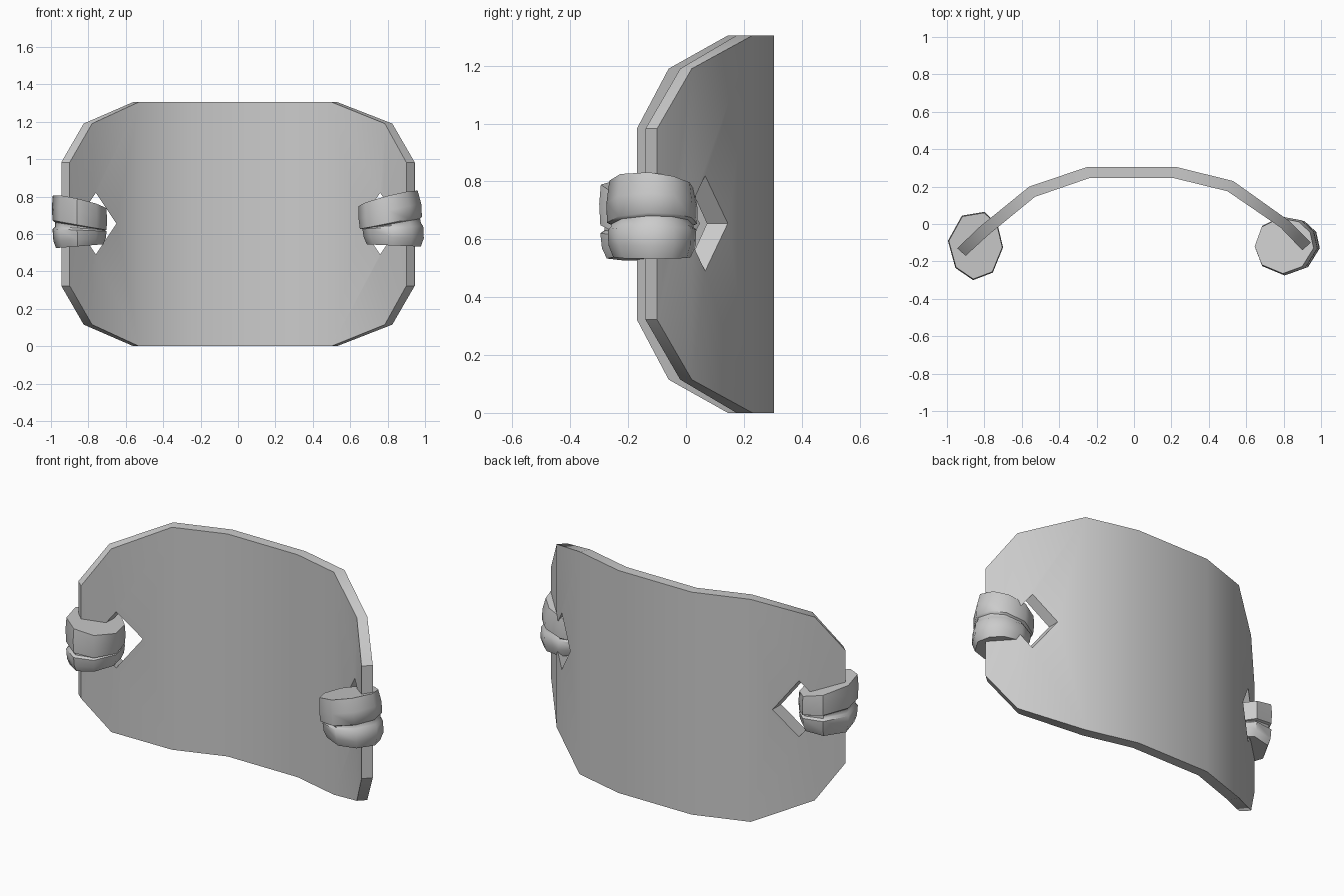
import bpy, bmesh
from math import radians

if "Cube" in bpy.data.objects:
    bpy.data.objects.remove(bpy.data.objects["Cube"])


def make_object(name, verts, faces, angle=None):
    me = bpy.data.meshes.new(name)
    me.from_pydata(verts, [], faces)
    bm = bmesh.new()
    bm.from_mesh(me)
    bmesh.ops.recalc_face_normals(bm, faces=bm.faces)
    bm.to_mesh(me)
    bm.free()
    ob = bpy.data.objects.new(name, me)
    bpy.context.collection.objects.link(ob)
    if angle:
        smooth(ob, angle)
    return ob


def smooth(ob, angle):
    bpy.ops.object.select_all(action='DESELECT')
    ob.select_set(True)
    bpy.context.view_layer.objects.active = ob
    bpy.ops.object.shade_smooth_by_angle(angle=radians(angle))


# Curved panel: columns of (outer x, y, inner x, y, half height)
MID = 0.6525
columns = [
    (-0.945, -0.13, -0.90, -0.17, 0.33), (-0.825, -0.015, -0.78, -0.06, 0.5375),
    (-0.56, 0.20, -0.53, 0.145, MID), (-0.25, 0.305, -0.24, 0.245, MID),
    (0.225, 0.305, 0.215, 0.245, MID), (0.53, 0.23, 0.50, 0.175, MID),
    (0.825, 0.02, 0.785, -0.02, 0.5375), (0.945, -0.10, 0.90, -0.14, 0.33)]
verts, faces = [], []
for ox, oy, ix, iy, h in columns:
    verts += [(ox, oy, MID - h), (ox, oy, MID + h), (ix, iy, MID + h), (ix, iy, MID - h)]
for c in range(len(columns) - 1):
    for k in range(4):
        a, b = c * 4 + k, c * 4 + (k + 1) % 4
        faces.append((a, b, b + 4, a + 4))
n = len(verts)
faces += [(0, 1, 2, 3), (n - 4, n - 3, n - 2, n - 1)]
panel = make_object("curved_panel", verts, faces)

# Diamond hand holes near both sides
for s in (-1, 1):
    diamond = [(0.65, 0.655), (0.76, 0.82), (0.87, 0.655), (0.76, 0.49)]
    cv = [(s * x, y, z) for y in (-0.5, 0.5) for x, z in diamond]
    cf = [(0, 1, 2, 3), (4, 5, 6, 7)]
    cf += [(k, (k + 1) % 4, (k + 1) % 4 + 4, k + 4) for k in range(4)]
    cutter = make_object("hole_cutter", cv, cf)
    mod = panel.modifiers.new("hole", 'BOOLEAN')
    mod.object, mod.solver = cutter, 'EXACT'
    bpy.context.view_layer.objects.active = panel
    bpy.ops.object.modifier_apply(modifier=mod.name)
    bpy.data.objects.remove(cutter)
smooth(panel, 35)


# Wrapped grips: tilted rings of (scale, height, outward slope, side slope, x shift)
def grip(name, side, outline, rings):
    cx = sum(p[0] for p in outline) / len(outline)
    cy = sum(p[1] for p in outline) / len(outline)
    m = len(outline)
    gv, gf = [], []
    for scale, z, slope, yslope, shift in rings:
        for x, y in outline:
            dx, dy = (x - cx) * scale, (y - cy) * scale
            gv.append((cx + dx + shift, cy + dy, z + slope * dx * side + yslope * dy))
    for r in range(len(rings) - 1):
        for k in range(m):
            a, b = r * m + k, r * m + (k + 1) % m
            gf.append((a, b, b + m, a + m))
    gf += [tuple(range(m)), tuple(range(len(gv) - m, len(gv)))]
    make_object(name, gv, gf, 48)


right_outline = [(0.65, -0.12), (0.69, -0.225), (0.81, -0.275), (0.92, -0.235),
                 (0.985, -0.13), (0.965, -0.04), (0.90, 0.02), (0.79, 0.04), (0.69, -0.01)]
left_outline = [(-0.995, -0.09), (-0.955, -0.235), (-0.86, -0.30), (-0.755, -0.26),
                (-0.70, -0.125), (-0.73, 0.0), (-0.80, 0.065), (-0.92, 0.045)]
grip("right_grip", 1, right_outline, [
    (0.94, 0.79, 0.26, -0.10, -0.015), (1.0, 0.72, 0.24, -0.05, -0.005),
    (0.99, 0.66, 0.20, 0.0, 0.0), (0.90, 0.655, 0.18, 0.0, 0.005),
    (0.90, 0.645, 0.08, 0.0, 0.01), (0.97, 0.635, 0.05, 0.0, 0.01),
    (0.96, 0.58, -0.02, 0.0, 0.015), (0.86, 0.538, -0.04, 0.0, 0.015)])
grip("left_grip", -1, left_outline, [
    (0.97, 0.77, 0.24, -0.08, 0.0), (1.0, 0.71, 0.22, -0.04, 0.0),
    (0.98, 0.645, 0.18, 0.0, 0.0), (0.90, 0.64, 0.16, 0.0, 0.0),
    (0.90, 0.63, 0.06, 0.0, 0.0), (0.98, 0.62, 0.04, 0.0, 0.0),
    (0.95, 0.57, -0.05, 0.0, 0.0), (0.86, 0.535, -0.08, 0.0, 0.0)])
